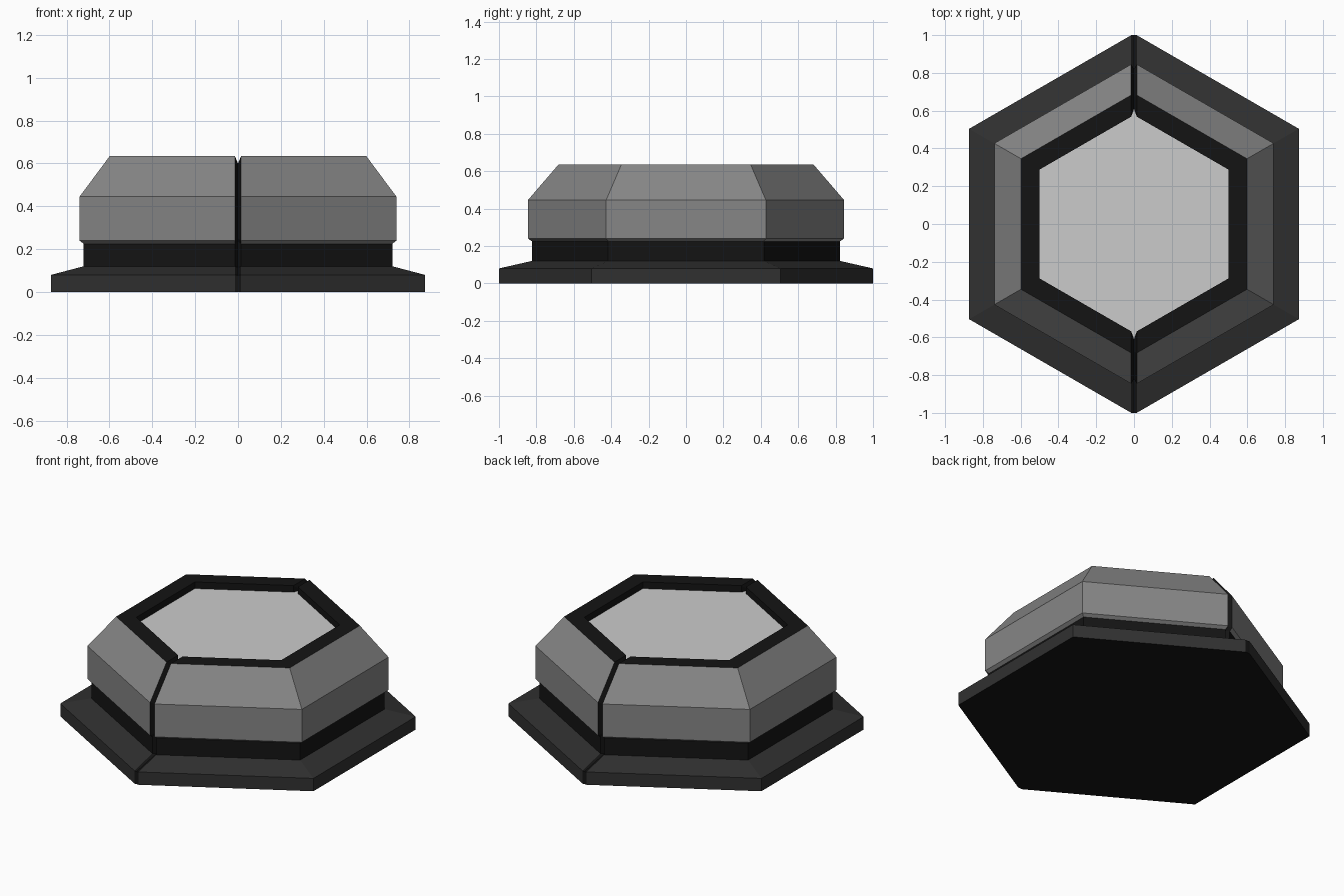
import bpy, bmesh, math

if "Cube" in bpy.data.objects:
    bpy.data.objects.remove(bpy.data.objects["Cube"])

GAP = 0.015          # half width of the V seam
T30 = math.tan(math.radians(30))
C30 = math.cos(math.radians(30))


def material(name, v):
    m = bpy.data.materials.new(name)
    m.diffuse_color = (v, v, v, 1)
    m.use_nodes = True
    m.node_tree.nodes["Principled BSDF"].inputs["Base Color"].default_value = m.diffuse_color
    return m


mid = material("mid_grey", 0.238)
dark = material("dark_grey", 0.03)
black = material("black", 0.007)


def make(name, strips, caps=(), mat=None):
    """Loft each strip (list of rows of points), doubled by a half turn about z."""
    bm = bmesh.new()
    for rows in strips:
        for s in (1, -1):
            grid = [[bm.verts.new((s * x, s * y, z)) for x, y, z in r] for r in rows]
            for a, b in zip(grid, grid[1:]):
                for i in range(len(a) - 1):
                    bm.faces.new((a[i], a[i + 1], b[i + 1], b[i]))
    for cap in caps:
        bm.faces.new([bm.verts.new(p) for p in cap])
    bmesh.ops.remove_doubles(bm, verts=bm.verts, dist=1e-5)
    me = bpy.data.meshes.new(name)
    bm.to_mesh(me)
    bm.free()
    ob = bpy.data.objects.new(name, me)
    bpy.context.collection.objects.link(ob)
    if mat:
        me.materials.append(mat)
    return ob


def half_row(r, z):
    """Right half of a hexagon, stopping at the seam front and back."""
    e = r - GAP * T30
    return [(GAP, -e, z), (r * C30, -r / 2, z), (r * C30, r / 2, z), (GAP, e, z)]


def seam_row(r, z, core_r, core_z):
    e = r - GAP * T30
    return [(-GAP, -e, z), (0, -core_r, core_z), (GAP, -e, z)]


# outer radius, height, seam floor radius, seam floor height
PROFILE = [
    (1.008, 0.0, 1.0, 0.0), (1.008, 0.08, 1.0, 0.078),
    (0.832, 0.12, 0.805, 0.115), (0.832, 0.225, 0.797, 0.235),
    (0.854, 0.24, 0.819, 0.25), (0.854, 0.445, 0.819, 0.433),
    (0.691, 0.635, 0.675, 0.60), (0.577, 0.635, 0.612, 0.60),
    (0.577, 0.59, 0.612, 0.59),
]


def band(name, first, last, mat):
    return make(name, [[half_row(p[0], p[1]) for p in PROFILE[first:last + 1]]], mat=mat)


# hexagonal shells, bottom to top
band("base_flange", 0, 2, dark)
band("recessed_neck", 2, 3, black)
band("body_shell", 3, 6, mid)
band("top_rim", 6, 8, black)

# V seams running up the front and back corners
make("corner_seams", [[seam_row(*p) for p in PROFILE]], mat=black)

# underside, following the seam ends
ring = seam_row(*PROFILE[0])[1:] + half_row(PROFILE[0][0], 0)[1:]
ring += [(-x, -y, z) for x, y, z in ring]
make("underside", [], [ring[::-1]], black)

# sunken top panel
panel = [(0.64 * math.sin(k * math.pi / 3), -0.64 * math.cos(k * math.pi / 3), 0.594)
         for k in range(6)]
make("top_panel", [], [panel])
